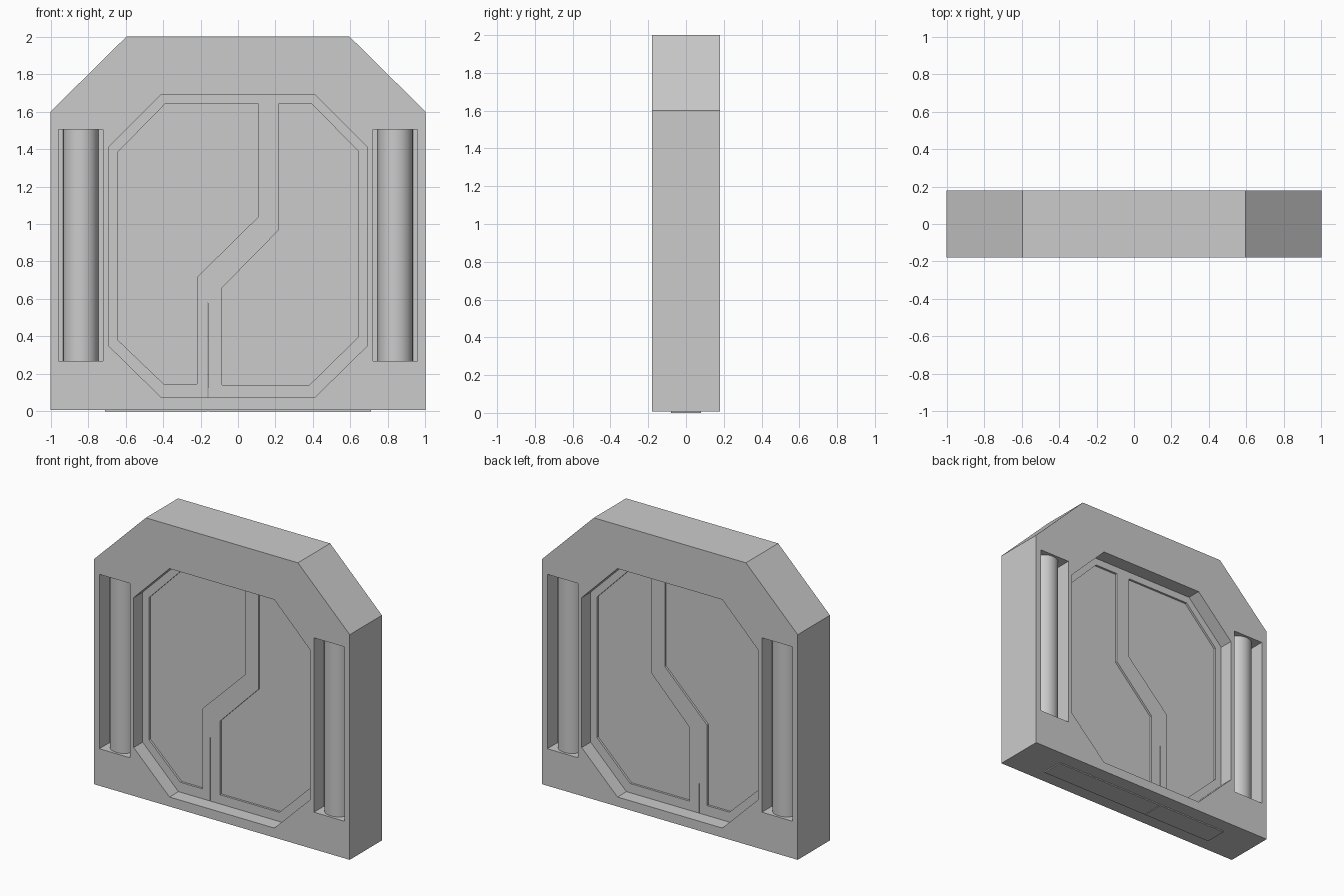
import bpy, bmesh, math

if "Cube" in bpy.data.objects:
    bpy.data.objects.remove(bpy.data.objects["Cube"])


def prism(name, pts, y0, y1):
    """Extrude an (x, z) outline from y0 to y1."""
    bm = bmesh.new()
    face = bm.faces.new([bm.verts.new((x, y0, z)) for x, z in pts])
    new = bmesh.ops.extrude_face_region(bm, geom=[face])["geom"]
    bmesh.ops.translate(bm, vec=(0, y1 - y0, 0),
                        verts=[v for v in new if isinstance(v, bmesh.types.BMVert)])
    bmesh.ops.recalc_face_normals(bm, faces=bm.faces)
    mesh = bpy.data.meshes.new(name)
    bm.to_mesh(mesh)
    bm.free()
    ob = bpy.data.objects.new(name, mesh)
    bpy.context.collection.objects.link(ob)
    return ob


def cut(target, cutter):
    """Subtract the cutter from the target and discard it."""
    cutter.hide_render = True
    mod = target.modifiers.new("cut", "BOOLEAN")
    mod.operation, mod.solver, mod.object = "DIFFERENCE", "EXACT", cutter
    bpy.context.view_layer.objects.active = target
    bpy.ops.object.modifier_apply(modifier=mod.name)
    bpy.data.objects.remove(cutter)


def rect(x0, x1, z0, z1):
    return [(x0, z0), (x1, z0), (x1, z1), (x0, z1)]


HALF = 0.18      # half depth of the frame
DOOR = 0.08      # half depth of the door
POCKET = 0.07    # y of the pocket back wall
RECESS = 0.015   # depth of the door panels

# Frame with chamfered top and octagonal doorway
frame = prism("door_frame", [(-1, 0.008), (1, 0.008), (1, 1.6), (0.595, 2),
                             (-0.595, 2), (-1, 1.6)], -HALF, HALF)
cut(frame, prism("doorway_cutter",
                 [(-0.41, 0.075), (0.41, 0.075), (0.69, 0.35), (0.69, 1.41),
                  (0.41, 1.69), (-0.41, 1.69), (-0.69, 1.41), (-0.69, 0.35)], -0.3, 0.3))

# Pockets with round columns on both sides and both faces
for sx, side in ((-1, "left"), (1, "right")):
    for sy, end in ((-1, "front"), (1, "back")):
        xs = sorted((sx * 0.72, sx * 0.958))
        cut(frame, prism("pocket_cutter", rect(*xs, 0.27, 1.503), sy * POCKET, sy * 0.3))
        bpy.ops.mesh.primitive_cylinder_add(vertices=32, radius=0.094, depth=1.243,
                                            location=(sx * 0.839, sy * POCKET, 0.8865))
        bpy.context.object.name = f"column_{side}_{end}"
        bpy.ops.object.shade_smooth_by_angle(angle=math.radians(35))

# Two sliding door leaves meeting at a stepped seam
left = prism("door_leaf_left", [(-0.71, 0), (-0.162, 0), (-0.162, 0.68), (0.16, 1.0),
                                (0.16, 1.71), (-0.71, 1.71)], -DOOR, DOOR)
right = prism("door_leaf_right", [(0.71, 0), (-0.158, 0), (-0.162, 0.68), (0.16, 1.0),
                                  (0.16, 1.71), (0.71, 1.71)], -DOOR, DOOR)

# Shallow recessed panels on both faces of each leaf
panels = (
    (left, [(-0.22, 0.145), (-0.22, 0.715), (0.11, 1.04), (0.11, 1.64), (-0.39, 1.64),
            (-0.64, 1.385), (-0.64, 0.38), (-0.395, 0.145)]),
    (right, [(-0.085, 0.14), (-0.085, 0.66), (0.215, 0.965), (0.215, 1.64), (0.395, 1.64),
             (0.64, 1.39), (0.64, 0.395), (0.38, 0.14)]),
)
for leaf, outline in panels:
    for s in (-1, 1):
        cut(leaf, prism("panel_cutter", outline, s * (DOOR - RECESS), s * 0.2))
